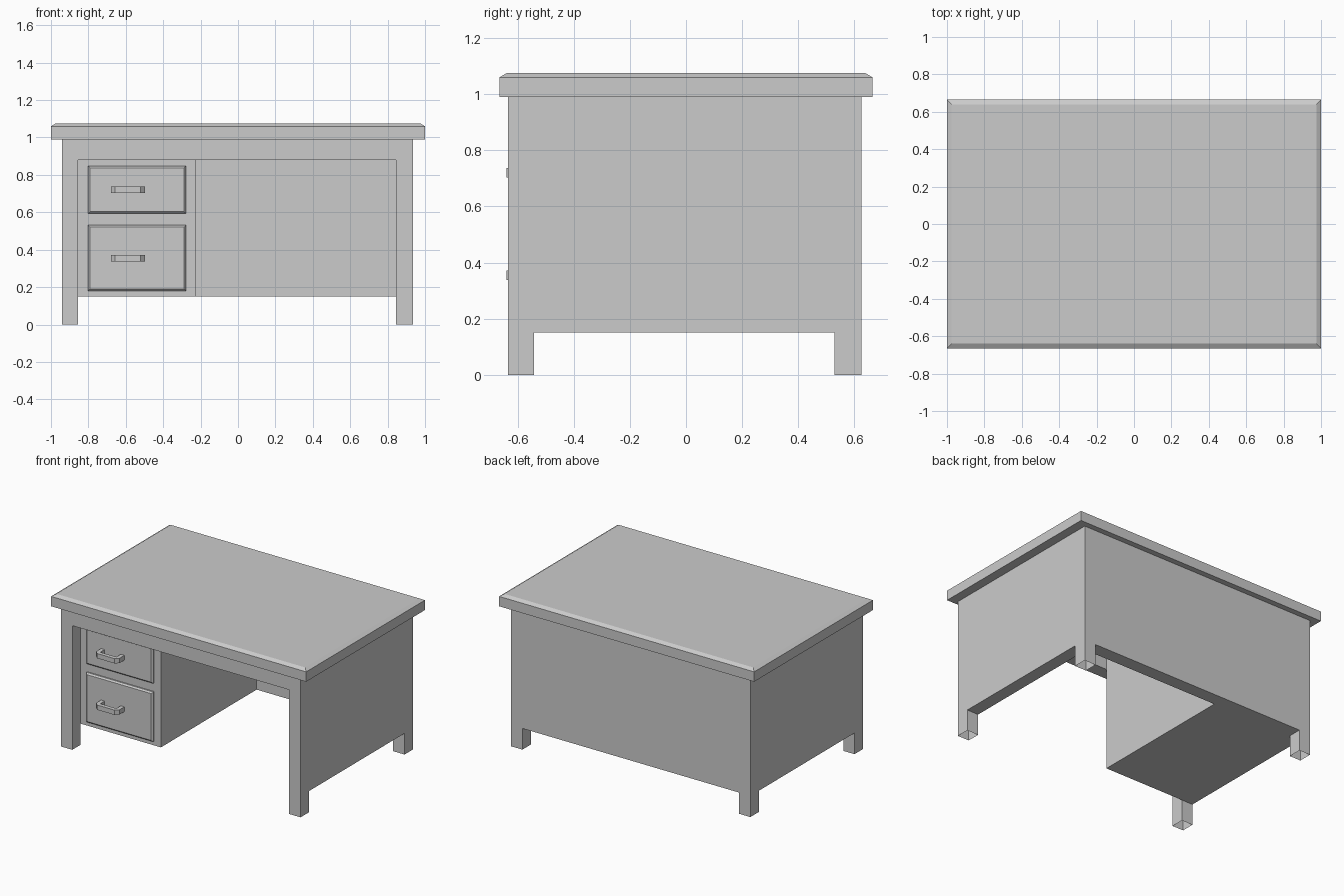
import bpy, bmesh
from itertools import product

if "Cube" in bpy.data.objects:
    bpy.data.objects.remove(bpy.data.objects["Cube"])


def finish(name, bm):
    mesh = bpy.data.meshes.new(name)
    bm.to_mesh(mesh)
    bm.free()
    obj = bpy.data.objects.new(name, mesh)
    bpy.context.collection.objects.link(obj)
    return obj


def chamfered_slab(name, lo, hi, axis, inset, drop, toward):
    """Box whose face on one axis (toward = +1/-1) is chamfered by inset x drop."""
    rest = [a for a in range(3) if a != axis]
    near, far = (lo[axis], hi[axis]) if toward > 0 else (hi[axis], lo[axis])
    bm = bmesh.new()
    rings = []
    for level, off in ((near, 0), (far - toward * drop, 0), (far, inset)):
        ring = []
        for u, v in ((0, 0), (1, 0), (1, 1), (0, 1)):
            co = [0, 0, 0]
            co[axis] = level
            co[rest[0]] = hi[rest[0]] - off if u else lo[rest[0]] + off
            co[rest[1]] = hi[rest[1]] - off if v else lo[rest[1]] + off
            ring.append(bm.verts.new(co))
        rings.append(ring)
    bm.faces.new(rings[0])
    bm.faces.new(rings[-1])
    for a, b in zip(rings, rings[1:]):
        for i in range(4):
            j = (i + 1) % 4
            bm.faces.new((a[i], a[j], b[j], b[i]))
    bmesh.ops.recalc_face_normals(bm, faces=bm.faces)
    return finish(name, bm)


# Desk frame: legs, panels, apron and drawer pedestal as one seamless shell,
# made from the solid cells of a coarse grid
GRID = ((-0.942, -0.855, -0.225, 0.845, 0.935),
        (-0.635, -0.542, 0.53, 0.625),
        (0.0, 0.15, 0.88, 0.99))


def solid(i, j, k):
    if not (0 <= i < 4 and 0 <= j < 3 and 0 <= k < 3):
        return False
    side = i in (0, 3)
    leg = side and j in (0, 2)
    panel = k >= 1 and (side or j == 2)
    pedestal = k >= 1 and i == 1 and j == 1
    apron = k == 2 and j == 0
    return leg or panel or pedestal or apron


bm = bmesh.new()
for cell in product(range(4), range(3), range(3)):
    if not solid(*cell):
        continue
    for axis, side in product(range(3), (0, 1)):
        neighbour = list(cell)
        neighbour[axis] += 1 if side else -1
        # leg feet and the top under the slab stay open
        if solid(*neighbour) or neighbour[2] in (-1, 3):
            continue
        quad = []
        for u, v in ((0, 0), (1, 0), (1, 1), (0, 1)):
            idx = list(cell)
            idx[axis] += side
            idx[(axis + 1) % 3] += u
            idx[(axis + 2) % 3] += v
            quad.append(bm.verts.new([GRID[a][idx[a]] for a in range(3)]))
        bm.faces.new(quad if side else quad[::-1])
bmesh.ops.remove_doubles(bm, verts=bm.verts, dist=0.0001)
bmesh.ops.dissolve_limit(bm, angle_limit=0.01, verts=bm.verts, edges=bm.edges)
finish("desk_frame", bm)

# Table top with chamfered upper edge
chamfered_slab("desk_top", (-1, -0.665, 0.99), (1, 0.665, 1.075), 2, 0.025, 0.015, 1)


# Drawer pull: arched bar profile in x/y, extruded in z
def handle(name, z0, z1):
    x0, x1, back, front = -0.68, -0.498, -0.55, -0.639
    t, c = 0.028, 0.022
    outline = [(x0, back), (x0, front + c), (x0 + c, front), (x1 - c, front),
               (x1, front + c), (x1, back), (x1 - t, back), (x1 - t, front + t),
               (x0 + t, front + t), (x0 + t, back)]
    bm = bmesh.new()
    face = bm.faces.new([bm.verts.new((x, y, z0)) for x, y in outline])
    ext = bmesh.ops.extrude_face_region(bm, geom=[face])
    verts = [g for g in ext["geom"] if isinstance(g, bmesh.types.BMVert)]
    bmesh.ops.translate(bm, verts=verts, vec=(0, 0, z1 - z0))
    bmesh.ops.recalc_face_normals(bm, faces=bm.faces)
    finish(name, bm)


# Drawer fronts and their pulls
for label, z0, z1, h0, h1 in (("upper", 0.593, 0.848, 0.703, 0.737),
                              ("lower", 0.18, 0.532, 0.338, 0.372)):
    chamfered_slab(label + "_drawer_front", (-0.802, -0.562, z0), (-0.278, -0.54, z1),
                   1, 0.01, 0.01, -1)
    handle(label + "_drawer_handle", h0, h1)
